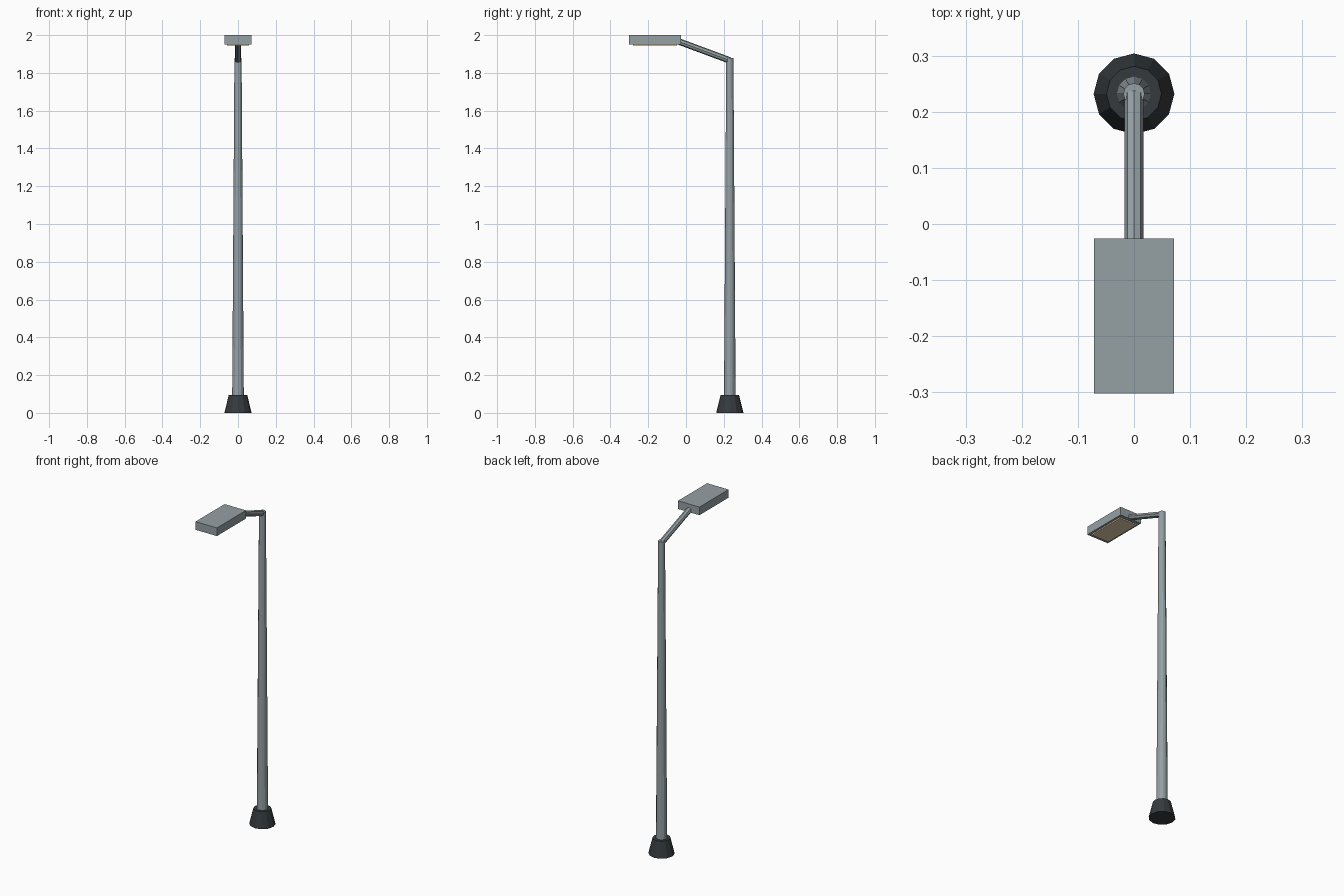
import bpy
from mathutils import Vector

if "Cube" in bpy.data.objects:
    bpy.data.objects.remove(bpy.data.objects["Cube"])


def material(name, color):
    m = bpy.data.materials.new(name)
    m.diffuse_color = (*color, 1)
    m.use_nodes = True
    m.node_tree.nodes["Principled BSDF"].inputs["Base Color"].default_value = m.diffuse_color
    return m


steel = material("grey_steel", (0.30, 0.35, 0.37))
dark = material("dark_base", (0.035, 0.042, 0.048))
glow = material("warm_lens", (0.80, 0.66, 0.42))


def tube(name, p0, p1, r0, r1, sides, mat):
    """Tapered flat-faced cylinder between two points."""
    p0, p1 = Vector(p0), Vector(p1)
    d = p1 - p0
    bpy.ops.mesh.primitive_cone_add(vertices=sides, radius1=r0, radius2=r1,
                                    depth=d.length, location=(p0 + p1) / 2)
    o = bpy.context.object
    o.rotation_euler = Vector((0, 0, 1)).rotation_difference(d.normalized()).to_euler()
    o.name = name
    o.data.materials.append(mat)


def box(name, lo, hi, mat):
    lo, hi = Vector(lo), Vector(hi)
    bpy.ops.mesh.primitive_cube_add(size=1, location=(lo + hi) / 2)
    o = bpy.context.object
    o.scale = hi - lo
    bpy.ops.object.transform_apply(location=False, rotation=False, scale=True)
    o.name = name
    o.data.materials.append(mat)


Y = 0.232  # pole axis

# Footing and tapered pole
tube("base", (0, Y, 0), (0, Y, 0.094), 0.072, 0.049, 12, dark)
tube("pole", (0, Y, 0.05), (0, Y, 1.878), 0.031, 0.019, 12, steel)

# Sloping arm to the lamp head
tube("arm", (0, Y, 1.866), (0, -0.04, 1.967), 0.017, 0.017, 8, steel)

# Lamp head with a thin lens underneath
box("lamp_head", (-0.071, -0.302, 1.951), (0.071, -0.026, 2.0), steel)
box("lens", (-0.058, -0.281, 1.944), (0.058, -0.047, 1.955), glow)
